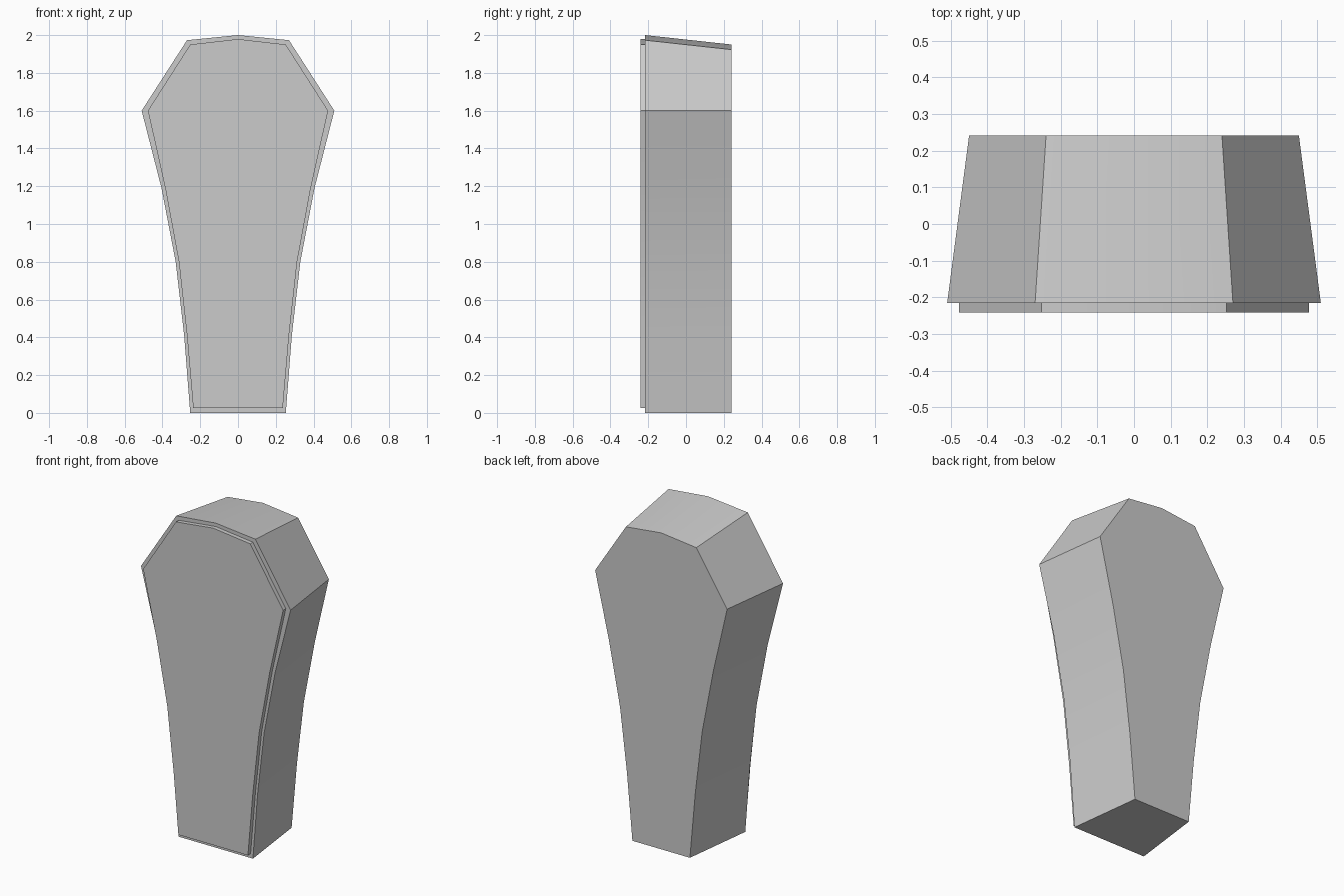
import bpy
import bmesh
import math

if "Cube" in bpy.data.objects:
    bpy.data.objects.remove(bpy.data.objects["Cube"])


def outline(half, y):
    """Mirror a right-hand half outline (foot to crown) into a full loop."""
    right = [(x, y, z) for x, z in half]
    left = [(-x, y, z) for x, z in reversed(half[:-1])]
    return right + left


def loft(name, front, y_front, back, y_back):
    """Solid between a front outline and a back outline."""
    bm = bmesh.new()
    a = [bm.verts.new(p) for p in outline(front, y_front)]
    b = [bm.verts.new(p) for p in outline(back, y_back)]
    n = len(a)
    bm.faces.new(a)
    bm.faces.new(list(reversed(b)))
    for i in range(n):
        j = (i + 1) % n
        bm.faces.new((a[j], a[i], b[i], b[j]))
    bmesh.ops.recalc_face_normals(bm, faces=bm.faces[:])
    mesh = bpy.data.meshes.new(name)
    bm.to_mesh(mesh)
    bm.free()
    obj = bpy.data.objects.new(name, mesh)
    bpy.context.collection.objects.link(obj)
    bpy.ops.object.select_all(action='DESELECT')
    obj.select_set(True)
    bpy.context.view_layer.objects.active = obj
    bpy.ops.object.shade_smooth_by_angle(angle=math.radians(20))
    return obj


# Half outlines as (x, z), from foot to crown
rim = [(0.253, 0), (0.285, 0.41), (0.33, 0.8), (0.405, 1.19),
       (0.51, 1.6), (0.27, 1.973), (0, 2.0)]
back = [(0.196, 0), (0.233, 0.41), (0.28, 0.8), (0.355, 1.19),
        (0.45, 1.6), (0.24, 1.923), (0, 1.95)]
lid_edge = [(0.237, 0.026), (0.27, 0.41), (0.313, 0.8), (0.385, 1.19),
            (0.477, 1.6), (0.253, 1.95), (0, 1.979)]

# Tapered box
loft("coffin_body", rim, -0.216, back, 0.242)

# Inset raised lid on the front
loft("coffin_lid", lid_edge, -0.242, lid_edge, -0.216)
